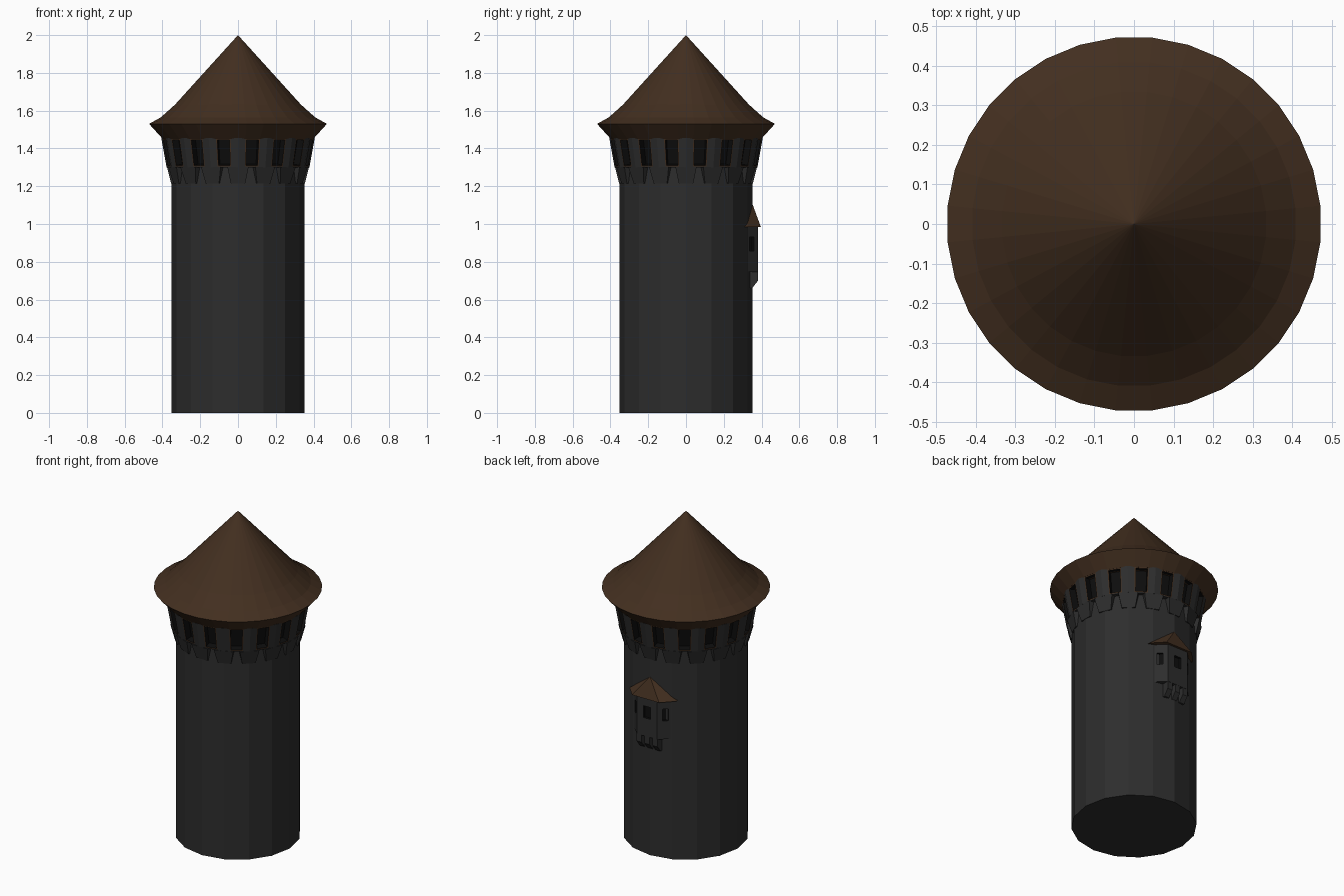
import bpy, bmesh, math
from mathutils import Vector

if "Cube" in bpy.data.objects:
    bpy.data.objects.remove(bpy.data.objects["Cube"])

def material(name, rgb):
    m = bpy.data.materials.new(name)
    m.diffuse_color = (*rgb, 1)
    m.use_nodes = True
    m.node_tree.nodes["Principled BSDF"].inputs["Base Color"].default_value = m.diffuse_color
    return m

STONE = material("stone", (0.026, 0.026, 0.026))
WOOD = material("wood", (0.055, 0.028, 0.014))
DARK = material("dark", (0.004, 0.004, 0.004))

def finish(bm, name, mats):
    bmesh.ops.remove_doubles(bm, verts=bm.verts, dist=1e-5)
    bmesh.ops.recalc_face_normals(bm, faces=bm.faces)
    me = bpy.data.meshes.new(name)
    bm.to_mesh(me)
    bm.free()
    for m in mats:
        me.materials.append(m)
    ob = bpy.data.objects.new(name, me)
    bpy.context.collection.objects.link(ob)
    return ob

def face(bm, pts, mat=0):
    f = bm.faces.new([bm.verts.new(p) for p in pts])
    f.material_index = mat

def ring(r, z, n, off=0.0):
    return [Vector((r * math.cos(2 * math.pi * (k + off) / n),
                    r * math.sin(2 * math.pi * (k + off) / n), z)) for k in range(n)]

def lathe(name, profile, n, mat, off=0.0):
    bm = bmesh.new()
    rings = [ring(r, z, n, off) for r, z in profile]
    for a, b in zip(rings, rings[1:]):
        for k in range(n):
            j = (k + 1) % n
            if b[k].xy.length < 1e-6:
                face(bm, (a[k], a[j], b[k]))
            else:
                face(bm, (a[k], a[j], b[j], b[k]))
    face(bm, rings[0])
    if profile[-1][0] > 0:
        face(bm, rings[-1])
    return finish(bm, name, [mat])

def window_panel(bm, quad, rect, depth, frame=0.0):
    """Wall quad (bottom left, bottom right, top right, top left) with a framed recess."""
    a, b, c, d = quad
    n = (b - a).cross(d - a).normalized()
    w, h = (b - a).length, (d - a).length
    def loop(u0, u1, v0, v1, push=0.0):
        return [a.lerp(b, u).lerp(d.lerp(c, u), v) - n * push
                for u, v in ((u0, v0), (u1, v0), (u1, v1), (u0, v1))]
    u0, u1, v0, v1 = rect
    fu, fv = frame / w, frame / h
    loops = [loop(0, 1, 0, 1), loop(*rect)]
    mats = [0]
    if frame:
        loops.append(loop(u0 + fu, u1 - fu, v0 + fv, v1 - fv))
        mats.append(1)
    loops.append([p - n * depth for p in loops[-1]])
    mats.append(2)
    for p, q, m in zip(loops, loops[1:], mats):
        for i in range(4):
            j = (i + 1) % 4
            face(bm, (p[i], p[j], q[j], q[i]), m)
    face(bm, loops[-1], 2)

def prism(bm, one, two):
    n = len(one)
    for i in range(n):
        j = (i + 1) % n
        face(bm, (one[i], one[j], two[j], two[i]))
    face(bm, one)
    face(bm, two)

# Tower shaft
N = 16
lathe("tower_shaft", [(0.353, 0), (0.353, 1.3)], N, STONE)

# Flared gallery with a window in every face
bm = bmesh.new()
low, high = ring(0.378, 1.3, N), ring(0.406, 1.455, N)
for k in range(N):
    j = (k + 1) % N
    window_panel(bm, (low[k], low[j], high[j], high[k]), (0.25, 0.75, 0.03, 0.97), 0.04, 0.006)
face(bm, low)
face(bm, high)
finish(bm, "gallery", [STONE, WOOD, DARK])

# Tapered corbels under the gallery
bm = bmesh.new()
for k in range(N):
    a = 2 * math.pi * k / N
    out, side = Vector((math.cos(a), math.sin(a), 0)), Vector((-math.sin(a), math.cos(a), 0))
    def section(r, z, half):
        up = Vector((0, 0, z))
        return [out * 0.32 - side * half + up, out * r - side * half + up,
                out * r + side * half + up, out * 0.32 + side * half + up]
    prism(bm, section(0.354, 1.215, 0.038), section(0.376, 1.301, 0.056))
finish(bm, "gallery_corbels", [STONE])

# Main roof with flared eaves
lathe("main_roof", [(0.40, 1.45), (0.473, 1.53), (0.41, 1.565), (0.335, 1.632), (0, 2.0)],
      32, WOOD, 0.5)

# Oriel on the back wall
plan = [(0.13, 0.26), (0.13, 0.322), (0.07, 0.382), (-0.07, 0.382), (-0.13, 0.322), (-0.13, 0.26)]
base = [Vector((x, y, 0.745)) for x, y in plan]
top = [Vector((x, y, 0.99)) for x, y in plan]
rects = {1: (0.25, 0.65, 0.46, 0.76), 2: (0.33, 0.67, 0.46, 0.76), 3: (0.35, 0.75, 0.46, 0.76)}
bm = bmesh.new()
for i in range(6):
    j = (i + 1) % 6
    quad = (base[i], base[j], top[j], top[i])
    if i in rects:
        window_panel(bm, quad, rects[i], 0.015)
    else:
        face(bm, quad)
face(bm, base)
face(bm, top)
finish(bm, "oriel", [STONE, WOOD, DARK])

# Oriel roof
eave = [Vector((x, y, 0.985)) for x, y in
        ((0.16, 0.26), (0.16, 0.325), (0.092, 0.396), (-0.092, 0.396), (-0.16, 0.325), (-0.16, 0.26))]
tip = Vector((0, 0.352, 1.105))
bm = bmesh.new()
for i in range(6):
    face(bm, (eave[i], eave[(i + 1) % 6], tip))
face(bm, eave)
finish(bm, "oriel_roof", [WOOD])

# Oriel corbels
bm = bmesh.new()
side = ((0.30, 0.746), (0.381, 0.746), (0.381, 0.70), (0.352, 0.662), (0.30, 0.662))
for cx in (-0.055, 0, 0.055):
    prism(bm, *[[Vector((cx + s * 0.017, y, z)) for y, z in side] for s in (-1, 1)])
finish(bm, "oriel_corbels", [STONE])
